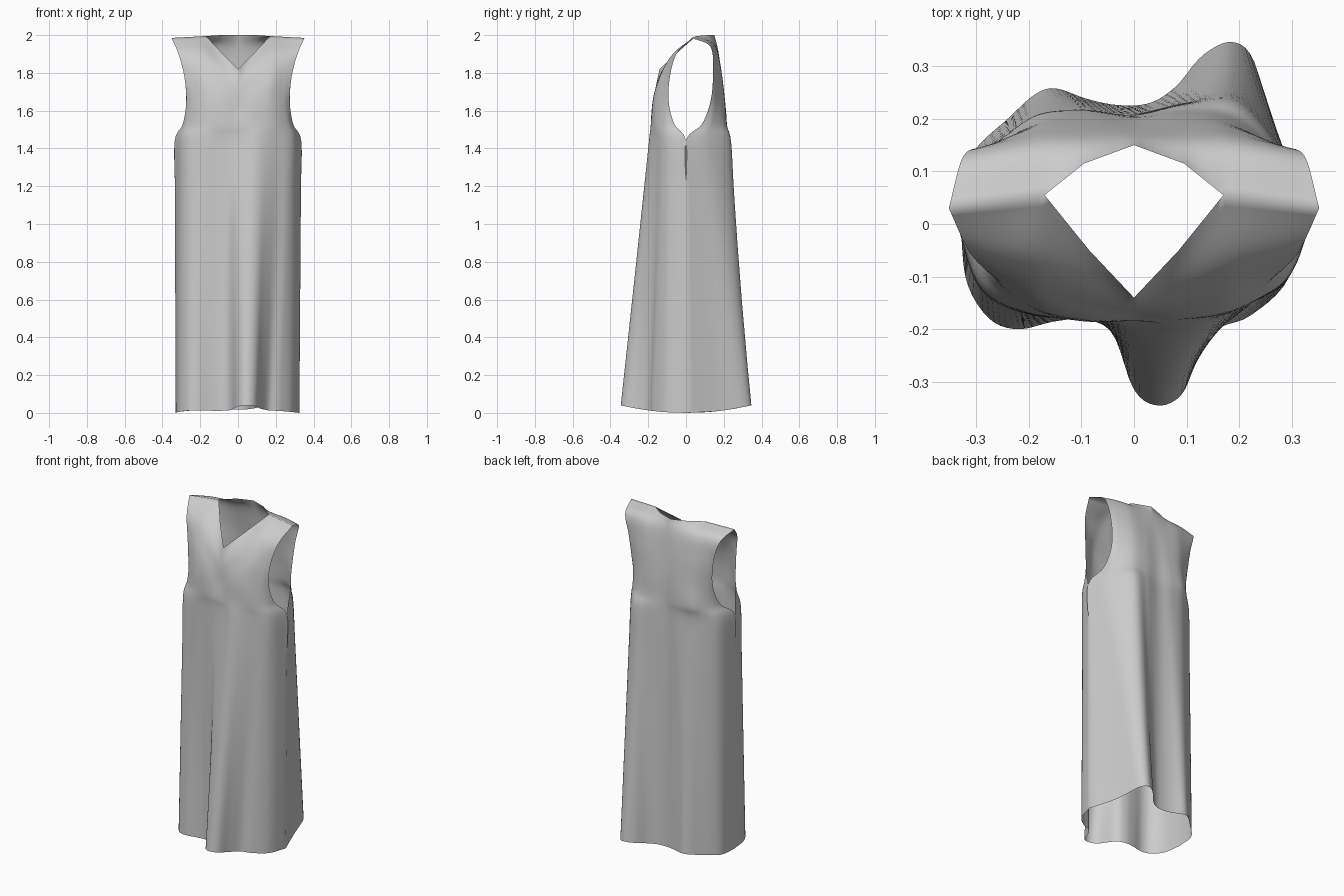
import bpy, bmesh
from mathutils import Vector as V

COLS, SUB = 64, 6


def spline(pts, t, linear=False):
    """Point at t (0..1) along a Catmull-Rom or straight-line path."""
    n = len(pts) - 1
    i = min(int(t * n), n - 1)
    f = t * n - i
    b, c = pts[i], pts[i + 1]
    if linear:
        return b.lerp(c, f)
    a = pts[i - 1] if i else b * 2 - c
    d = pts[i + 2] if i + 2 <= n else c * 2 - b
    return (b * 2 + (c - a) * f + (a * 2 - b * 5 + c * 4 - d) * f ** 2
            + (b * 3 - a - c * 3 + d) * f ** 3) * 0.5


def sample(pts, linear=False):
    return [spline(pts, i / COLS, linear) for i in range(COLS + 1)]


def mirrored(half):
    """Row from right edge to centre, mirrored to run left to right."""
    left = [V((-x, y, z)) for x, y, z in half]
    return left + [V(p) for p in reversed(half[:-1])]


# Wavy hem outlines, left to right
hem_front = [(-.33, 0), (-.318, -.11), (-.275, -.18), (-.22, -.2), (-.15, -.185), (-.09, -.182),
             (-.04, -.21), (0, -.315), (.045, -.345), (.09, -.325), (.12, -.26), (.16, -.2),
             (.22, -.175), (.29, -.11), (.325, 0)]
hem_back = [(-.33, 0), (-.325, .1), (-.295, .15), (-.24, .2), (-.19, .245), (-.15, .258),
            (-.09, .238), (-.03, .226), (.03, .23), (.08, .262), (.13, .32), (.185, .346),
            (.228, .31), (.265, .17), (.325, 0)]
# Underarm outlines
arm_front = [(-.335, 0), (-.29, -.12), (-.2, -.17), (-.1, -.18), (0, -.185),
             (.1, -.195), (.2, -.16), (.29, -.105), (.335, 0)]
arm_back = [(-.335, 0), (-.3, .12), (-.2, .19), (-.1, .21), (0, .208),
            (.1, .228), (.2, .23), (.29, .12), (.335, 0)]
# Bodice rows: armhole edge to centre, last row is shoulder and neckline
top_front = [
    [(.292, -.062, 1.53), (.265, -.115, 1.53), (.19, -.165, 1.53), (.095, -.185, 1.53), (0, -.184, 1.52)],
    [(.274, -.092, 1.65), (.24, -.125, 1.65), (.17, -.165, 1.65), (.085, -.178, 1.64), (0, -.172, 1.61)],
    [(.284, -.085, 1.78), (.245, -.105, 1.78), (.18, -.135, 1.78), (.09, -.158, 1.73), (0, -.165, 1.69)],
    [(.315, -.05, 1.9), (.265, -.06, 1.9), (.18, -.07, 1.9), (.09, -.122, 1.82), (0, -.155, 1.75)],
    [(.352, .03, 1.985), (.26, .042, 1.99), (.17, .055, 1.995), (.085, -.05, 1.905), (0, -.14, 1.82)]]
top_back = [
    [(.292, .085, 1.53), (.265, .14, 1.53), (.19, .205, 1.53), (.095, .216, 1.53), (0, .206, 1.53)],
    [(.274, .132, 1.66), (.245, .158, 1.66), (.17, .198, 1.66), (.085, .206, 1.66), (0, .2, 1.66)],
    [(.29, .143, 1.82), (.25, .16, 1.82), (.17, .183, 1.82), (.085, .186, 1.82), (0, .184, 1.82)],
    [(.325, .128, 1.94), (.255, .138, 1.95), (.175, .15, 1.95), (.088, .16, 1.94), (0, .168, 1.93)],
    [(.352, .03, 1.985), (.26, .042, 1.99), (.17, .055, 1.995), (.095, .115, 2), (0, .15, 2)]]


def panel(bm, hem, arm, top, flip):
    low = sample([V((x, y, .04 * (y / .345) ** 2)) for x, y in hem])
    under = sample([V((x, y, 1.44)) for x, y in arm])
    rows = [[a.lerp(b, k / 6) for a, b in zip(low, under)] for k in range(7)]
    for i, half in enumerate(top):
        rows.append(sample(mirrored(half), i == len(top) - 1))
    n = (len(rows) - 1) * SUB
    grid = []
    for j in range(n + 1):
        grid.append([bm.verts.new(spline([r[c] for r in rows], j / n)) for c in range(COLS + 1)])
    for j in range(n):
        for c in range(COLS):
            q = [grid[j][c], grid[j][c + 1], grid[j + 1][c + 1], grid[j + 1][c]]
            bm.faces.new(q[::-1] if flip else q)


# Sleeveless dress: front and back panels sewn at sides and shoulders
bm = bmesh.new()
panel(bm, hem_front, arm_front, top_front, False)
panel(bm, hem_back, arm_back, top_back, True)
bmesh.ops.remove_doubles(bm, verts=bm.verts, dist=0.0005)
me = bpy.data.meshes.new("dress")
bm.to_mesh(me)
bm.free()
dress = bpy.data.objects.new("dress", me)
bpy.context.collection.objects.link(dress)
for p in me.polygons:
    p.use_smooth = True
